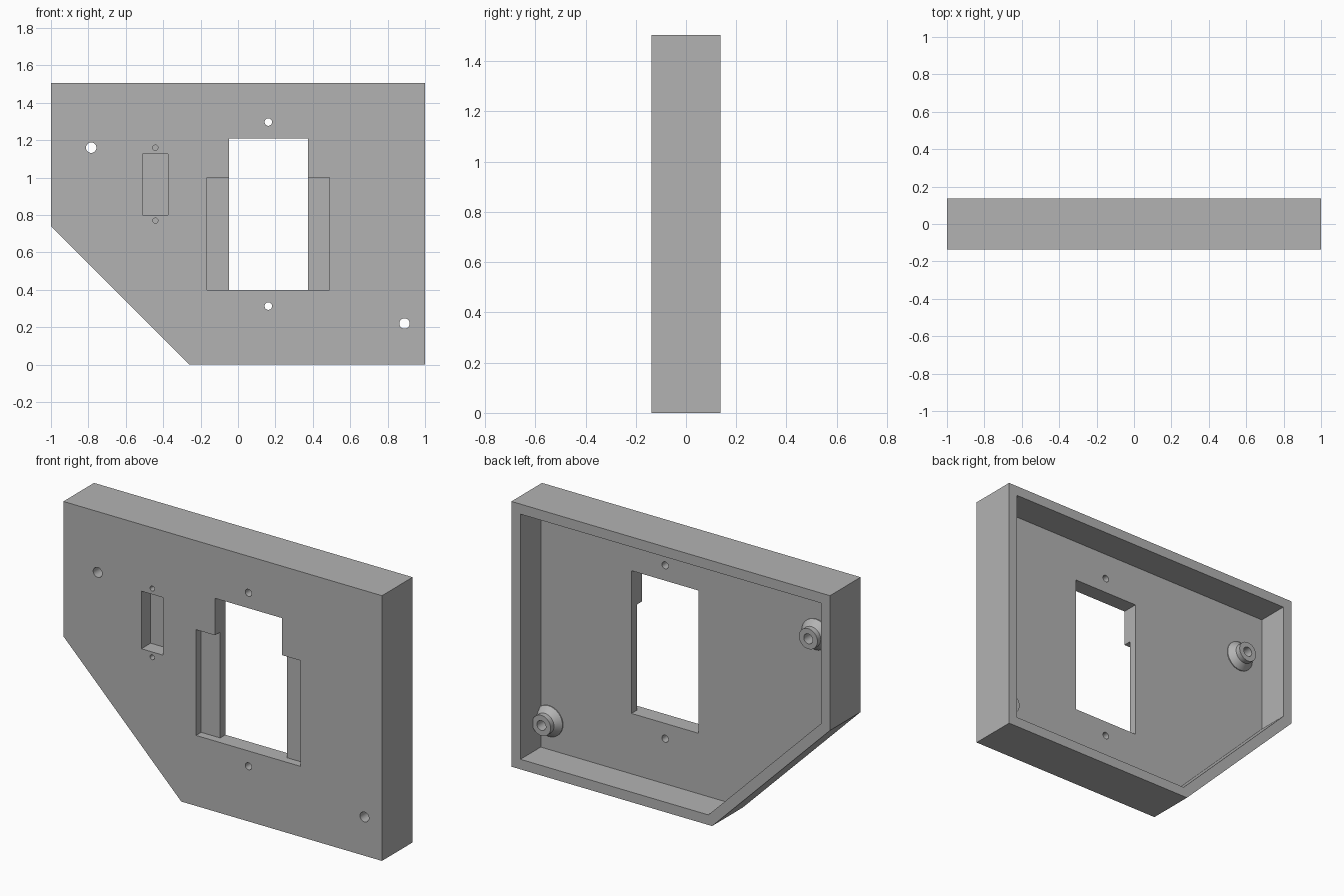
import bpy, bmesh, math

if "Cube" in bpy.data.objects:
    bpy.data.objects.remove(bpy.data.objects["Cube"])

FRONT, BACK = -0.1375, 0.1375
WALL = 0.057
PLATE_BACK = FRONT + 0.093      # inner side of the front plate
EPS = 0.02                      # cutter overshoot

grey = bpy.data.materials.new("grey plastic")
grey.diffuse_color = (0.45, 0.45, 0.45, 1)
grey.use_nodes = True
grey.node_tree.nodes["Principled BSDF"].inputs["Base Color"].default_value = grey.diffuse_color


def loft(name, rings):
    """Closed solid through rings of (y, [(x, z), ...])."""
    bm = bmesh.new()
    loops = [[bm.verts.new((x, y, z)) for x, z in pts] for y, pts in rings]
    n = len(loops[0])
    for a, b in zip(loops, loops[1:]):
        for i in range(n):
            j = (i + 1) % n
            bm.faces.new((a[i], a[j], b[j], b[i]))
    bm.faces.new(loops[0])
    bm.faces.new(loops[-1][::-1])
    bmesh.ops.recalc_face_normals(bm, faces=bm.faces)
    me = bpy.data.meshes.new(name)
    bm.to_mesh(me)
    bm.free()
    me.materials.append(grey)
    ob = bpy.data.objects.new(name, me)
    bpy.context.collection.objects.link(ob)
    return ob


def rect(x0, x1, z0, z1):
    return [(x0, z0), (x1, z0), (x1, z1), (x0, z1)]


def circle(cx, cz, r, n=32):
    return [(cx + r * math.cos(2 * math.pi * i / n),
             cz + r * math.sin(2 * math.pi * i / n)) for i in range(n)]


def outline(t):
    """Plate outline with one cut corner, inset by t."""
    d = -0.26 + t * math.sqrt(2)            # diagonal: x + z = d
    return [(-1 + t, d + 1 - t), (d - t, t), (1 - t, t),
            (1 - t, 1.505 - t), (-1 + t, 1.505 - t)]


def combine(tool, op):
    mod = body.modifiers.new(op, 'BOOLEAN')
    mod.operation, mod.solver, mod.object = op, 'EXACT', tool
    bpy.context.view_layer.objects.active = body
    bpy.ops.object.modifier_apply(modifier=mod.name)
    bpy.data.objects.remove(tool)


def cut(pts, y0, y1):
    combine(loft("cutter", [(y0, pts), (y1, pts)]), 'DIFFERENCE')


# Open-backed tray
body = loft("panel_housing", [(FRONT, outline(0)), (BACK, outline(0))])
cut(outline(WALL), PLATE_BACK, BACK + EPS)

# Screw bosses with flared feet, then their through holes
for x, z in [(-0.785, 1.16), (0.89, 0.22)]:
    boss = loft("boss", [(FRONT + 0.03, circle(x, z, 0.087)),
                         (PLATE_BACK + 0.005, circle(x, z, 0.087)),
                         (PLATE_BACK + 0.04, circle(x, z, 0.058)),
                         (PLATE_BACK + 0.07, circle(x, z, 0.058))])
    combine(boss, 'UNION')
    cut(circle(x, z, 0.028), FRONT - EPS, BACK + EPS)

# Main window with a wider shallow recess at the front
cut(rect(-0.048, 0.373, 0.4, 1.21), FRONT - EPS, PLATE_BACK + EPS)
cut(rect(-0.167, 0.49, 0.4, 1.0), FRONT - EPS, FRONT + 0.046)
for z in (0.313, 1.297):
    cut(circle(0.162, z, 0.02), FRONT - EPS, PLATE_BACK + EPS)

# Small blind pocket with two blind pilot holes
cut(rect(-0.51, -0.375, 0.8, 1.127), FRONT - EPS, FRONT + 0.083)
for z in (0.77, 1.16):
    cut(circle(-0.442, z, 0.014), FRONT - EPS, FRONT + 0.083)

body.select_set(True)
bpy.context.view_layer.objects.active = body
bpy.ops.object.shade_smooth_by_angle(angle=math.radians(30))
